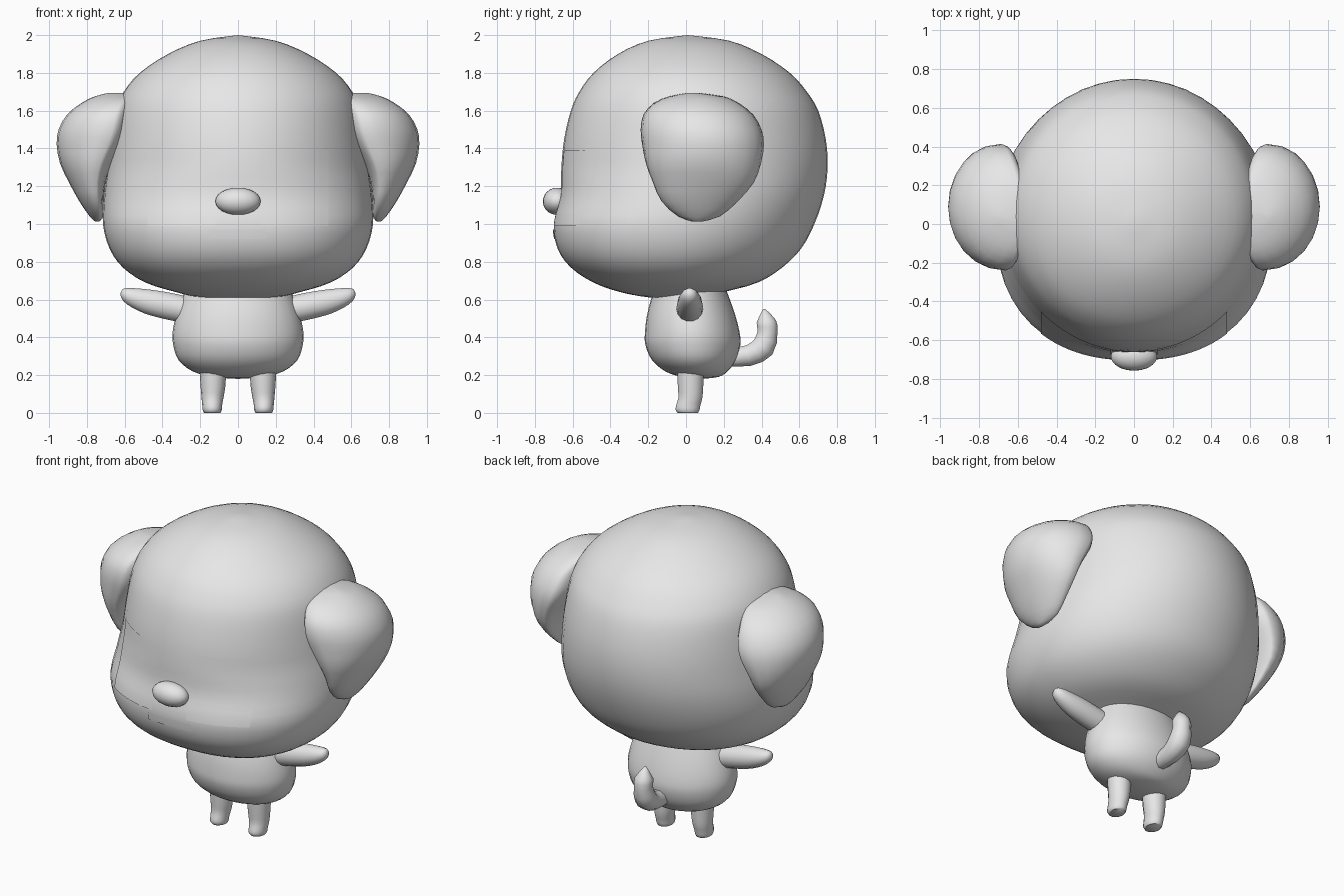
import bpy, bmesh, math
from mathutils import Vector

if "Cube" in bpy.data.objects:
    bpy.data.objects.remove(bpy.data.objects["Cube"])

grey = bpy.data.materials.new("soft grey")
grey.diffuse_color = (0.8, 0.8, 0.8, 1)
grey.use_nodes = True
grey.node_tree.nodes["Principled BSDF"].inputs["Base Color"].default_value = grey.diffuse_color


def finish(name, bm, angle=60):
    bmesh.ops.remove_doubles(bm, verts=bm.verts, dist=0.0005)
    bmesh.ops.recalc_face_normals(bm, faces=bm.faces)
    me = bpy.data.meshes.new(name)
    bm.to_mesh(me)
    bm.free()
    ob = bpy.data.objects.new(name, me)
    bpy.context.collection.objects.link(ob)
    me.materials.append(grey)
    bpy.ops.object.select_all(action='DESELECT')
    ob.select_set(True)
    bpy.context.view_layer.objects.active = ob
    bpy.ops.object.shade_smooth_by_angle(angle=math.radians(angle))
    return ob


def mirror(bm):
    geom = bm.verts[:] + bm.edges[:] + bm.faces[:]
    new = bmesh.ops.duplicate(bm, geom=geom)["geom"]
    for v in new:
        if isinstance(v, bmesh.types.BMVert):
            v.co.x *= -1


def spline(keys, t):
    """Smooth interpolation through rows of numbers; t runs from 0 to 1."""
    n = len(keys) - 1
    u = min(max(t, 0), 1) * n
    i = min(int(u), n - 1)
    f = u - i
    p = [keys[min(max(i + k, 0), n)] for k in (-1, 0, 1, 2)]
    return [0.5 * (2 * b + (c - a) * f + (2 * a - 5 * b + 4 * c - d) * f * f
                   + (3 * b - a - 3 * c + d) * f ** 3) for a, b, c, d in zip(*p)]


def loft(name, keys, ring, steps, sides, both=False):
    """Skin the closed rings that ring(row, angle) makes along the keys."""
    bm = bmesh.new()
    loops = []
    for s in range(steps + 1):
        row = spline(keys, s / steps)
        loops.append([bm.verts.new(ring(row, 2 * math.pi * k / sides)) for k in range(sides)])
    for a, b in zip(loops, loops[1:]):
        for k in range(sides):
            j = (k + 1) % sides
            bm.faces.new((a[k], a[j], b[j], b[k]))
    bm.faces.new(loops[0])
    bm.faces.new(loops[-1])
    if both:
        mirror(bm)
    return finish(name, bm)


def power(v, e):
    return math.copysign(abs(v) ** e, v)


# Head: height, half width, front y, back y
HEAD = [(.605, 0, -.05, -.05), (.612, .2, -.2, .08), (.64, .33, -.35, .2), (.69, .49, -.49, .38),
        (.77, .61, -.61, .51), (.87, .68, -.68, .61), (1.0, .715, -.70, .68), (1.15, .71, -.665, .73),
        (1.3, .69, -.66, .75), (1.45, .67, -.645, .74), (1.6, .645, -.61, .70), (1.7, .605, -.565, .64),
        (1.8, .52, -.49, .55), (1.9, .37, -.36, .40), (1.97, .2, -.2, .23), (2.0, 0, .01, .01)]


def squareness(z):
    return 2 + .3 * min(max((1.3 - z) / .3, 0), 1)


def head_ring(row, a):
    z, w, f, b = row
    e = 2 / squareness(z) if math.sin(a) < 0 else 1
    return Vector((w * power(math.cos(a), e), (f + b) / 2 + (b - f) / 2 * power(math.sin(a), e), z))


loft("head", HEAD, head_ring, 45, 48)


def face_point(x, z, lift):
    lo, hi = 0, 1
    for _ in range(30):
        mid = (lo + hi) / 2
        if spline(HEAD, mid)[0] < z:
            lo = mid
        else:
            hi = mid
    _, w, f, b = spline(HEAD, lo)
    e = squareness(z)
    return Vector((x, (f + b) / 2 - (b - f) / 2 * (1 - abs(x / w) ** e) ** (1 / e) - lift, z))


def plate(name, x0, x1, z0, z1, nx, nz, both=False):
    bm = bmesh.new()
    g = [[bm.verts.new(face_point(x0 + (x1 - x0) * i / nx, z0 + (z1 - z0) * j / nz, .004))
          for i in range(nx + 1)] for j in range(nz + 1)]
    for j in range(nz):
        for i in range(nx):
            bm.faces.new((g[j][i], g[j][i + 1], g[j + 1][i + 1], g[j + 1][i]))
    if both:
        mirror(bm)
    return finish(name, bm)


# Thin eye and mouth panels that follow the face
plate("eye_panels", .12, .48, .99, 1.39, 10, 10, True)
plate("mouth_panel", -.15, .15, .92, .97, 8, 2)

# Nose
bm = bmesh.new()
bmesh.ops.create_uvsphere(bm, u_segments=20, v_segments=12, radius=1)
for v in bm.verts:
    v.co = Vector((v.co.x * .12, v.co.y * .075 - .683, v.co.z * .072 + 1.12))
finish("nose", bm)

# Ears: height, inner x, outer x, front y, back y
EAR = [(1.012, .735, .755, .04, .08), (1.04, .715, .785, -.04, .18), (1.12, .712, .84, -.13, .275),
       (1.22, .70, .895, -.175, .36), (1.32, .66, .942, -.212, .397), (1.42, .60, .96, -.232, .413),
       (1.5, .57, .95, -.24, .40), (1.58, .56, .905, -.225, .355), (1.64, .55, .83, -.17, .28),
       (1.675, .55, .76, -.09, .2), (1.693, .55, .69, .0, .08)]


def ear_ring(row, a):
    z, x0, x1, f, b = row
    mid = x0 + .25 * (x1 - x0)
    c = math.cos(a)
    x = mid + (x1 - mid if c > 0 else mid - x0) * c
    return Vector((x, (f + b) / 2 + (b - f) / 2 * math.sin(a), z))


loft("ears", EAR, ear_ring, 20, 24, True)


# Body: height, half width, front y, back y
def oval(row, a):
    z, w, f, b = row
    return Vector((w * math.cos(a), (f + b) / 2 + (b - f) / 2 * math.sin(a), z))


loft("body", [(.18, 0, .08, .08), (.19, .13, -.02, .17), (.22, .24, -.11, .22), (.28, .315, -.18, .265),
              (.36, .343, -.215, .288), (.43, .346, -.217, .283), (.52, .327, -.206, .26),
              (.62, .292, -.18, .225), (.68, .27, -.16, .2)], oval, 24, 32)

# Arms: x, lower z, upper z, half depth
loft("arms", [(.24, .47, .61, .07), (.33, .483, .632, .07), (.42, .503, .648, .067), (.5, .527, .658, .06),
              (.57, .562, .662, .048), (.61, .595, .657, .03), (.622, .622, .632, .004)],
     lambda r, a: Vector((r[0], .02 + r[3] * math.cos(a), (r[1] + r[2]) / 2 + (r[2] - r[1]) / 2 * math.sin(a))),
     14, 14, True)

# Legs: height, inner x, outer x, front y, back y
loft("legs", [(0, .092, .18, -.045, .065), (.015, .086, .187, -.056, .073), (.04, .084, .189, -.054, .078),
              (.08, .077, .193, -.042, .088), (.14, .067, .198, -.045, .093), (.25, .06, .205, -.05, .098)],
     lambda r, a: Vector(((r[1] + r[2]) / 2 + (r[2] - r[1]) / 2 * math.cos(a),
                          (r[3] + r[4]) / 2 + (r[4] - r[3]) / 2 * math.sin(a), r[0])), 10, 14, True)

# Tail: y, z, radius, tilt of the ring
loft("tail", [(.22, .295, .05, 0), (.33, .303, .058, .2), (.41, .35, .066, .85), (.432, .43, .055, 1.5),
              (.425, .485, .054, 1.7), (.412, .55, .006, 1.8)],
     lambda r, a: Vector((r[2] * math.cos(a), r[0] - r[2] * math.sin(a) * math.sin(r[3]),
                          r[1] + r[2] * math.sin(a) * math.cos(r[3]))), 10, 10)
